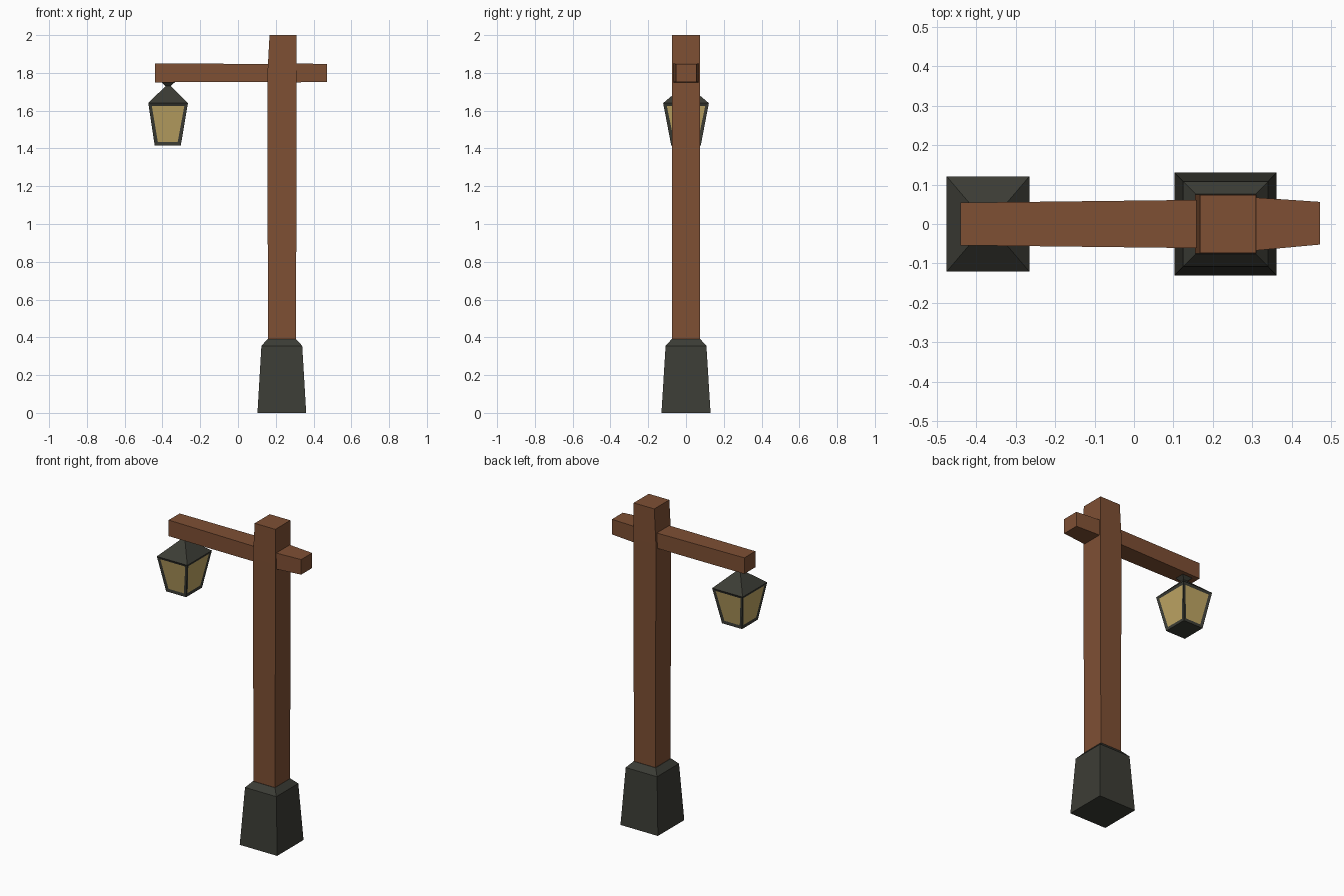
import bpy, bmesh

if "Cube" in bpy.data.objects:
    bpy.data.objects.remove(bpy.data.objects["Cube"])

def material(name, rgb):
    m = bpy.data.materials.new(name)
    m.diffuse_color = (*rgb, 1)
    m.use_nodes = True
    m.node_tree.nodes["Principled BSDF"].inputs["Base Color"].default_value = m.diffuse_color
    return m

wood = material("brown wood", (0.21, 0.079, 0.034))
iron = material("dark iron", (0.045, 0.046, 0.036))
glass = material("amber glass", (0.53, 0.39, 0.13))

def loft(name, rings, mats, axis="z", inset=None):
    """Closed four-sided solid through rings (position, cu, cv, half_u, half_v)."""
    bm = bmesh.new()
    loops = []
    for p, cu, cv, hu, hv in rings:
        loop = []
        for su, sv in ((-1, -1), (1, -1), (1, 1), (-1, 1)):
            u, v = cu + su * hu, cv + sv * hv
            loop.append(bm.verts.new((u, v, p) if axis == "z" else (p, u, v)))
        loops.append(loop)
    bm.faces.new(loops[0][::-1])
    bm.faces.new(loops[-1])
    bands = []
    for a, b in zip(loops, loops[1:]):
        bands.append([bm.faces.new((a[i], a[(i + 1) % 4], b[(i + 1) % 4], b[i]))
                      for i in range(4)])
    bmesh.ops.recalc_face_normals(bm, faces=bm.faces)
    if inset is not None:
        # panes cut into the four sides of one band
        panes = bands[inset]
        bmesh.ops.inset_individual(bm, faces=panes, thickness=0.025, depth=-0.004)
        for f in panes:
            f.material_index = 1
    mesh = bpy.data.meshes.new(name)
    bm.to_mesh(mesh)
    bm.free()
    for m in mats:
        mesh.materials.append(m)
    ob = bpy.data.objects.new(name, mesh)
    bpy.context.collection.objects.link(ob)
    return ob

# Stone-like footing with chamfered shoulder
loft("base", [(0, 0.232, 0, 0.129, 0.13), (0.355, 0.232, 0, 0.108, 0.108),
              (0.39, 0.232, 0, 0.076, 0.076)], [iron])

# Upright post, slightly narrowed at the top
loft("post", [(0.36, 0.233, 0, 0.074, 0.074), (1.78, 0.233, 0, 0.078, 0.075),
              (2.0, 0.238, 0, 0.071, 0.074)], [wood])

# Cross arm through the post, thicker where they meet
loft("arm", [(-0.44, 0, 1.8, 0.054, 0.05), (0.235, 0, 1.8, 0.062, 0.047),
             (0.31, 0, 1.8, 0.067, 0.05), (0.472, 0.002, 1.8, 0.054, 0.047)],
     [wood], axis="x")

# Lantern body with glass panes, roof and flared hanger
loft("lantern", [(1.415, -0.372, 0, 0.069, 0.078), (1.64, -0.37, 0, 0.105, 0.121),
                 (1.73, -0.37, 0, 0.014, 0.014), (1.755, -0.37, 0, 0.04, 0.035)],
     [iron, glass], inset=0)
